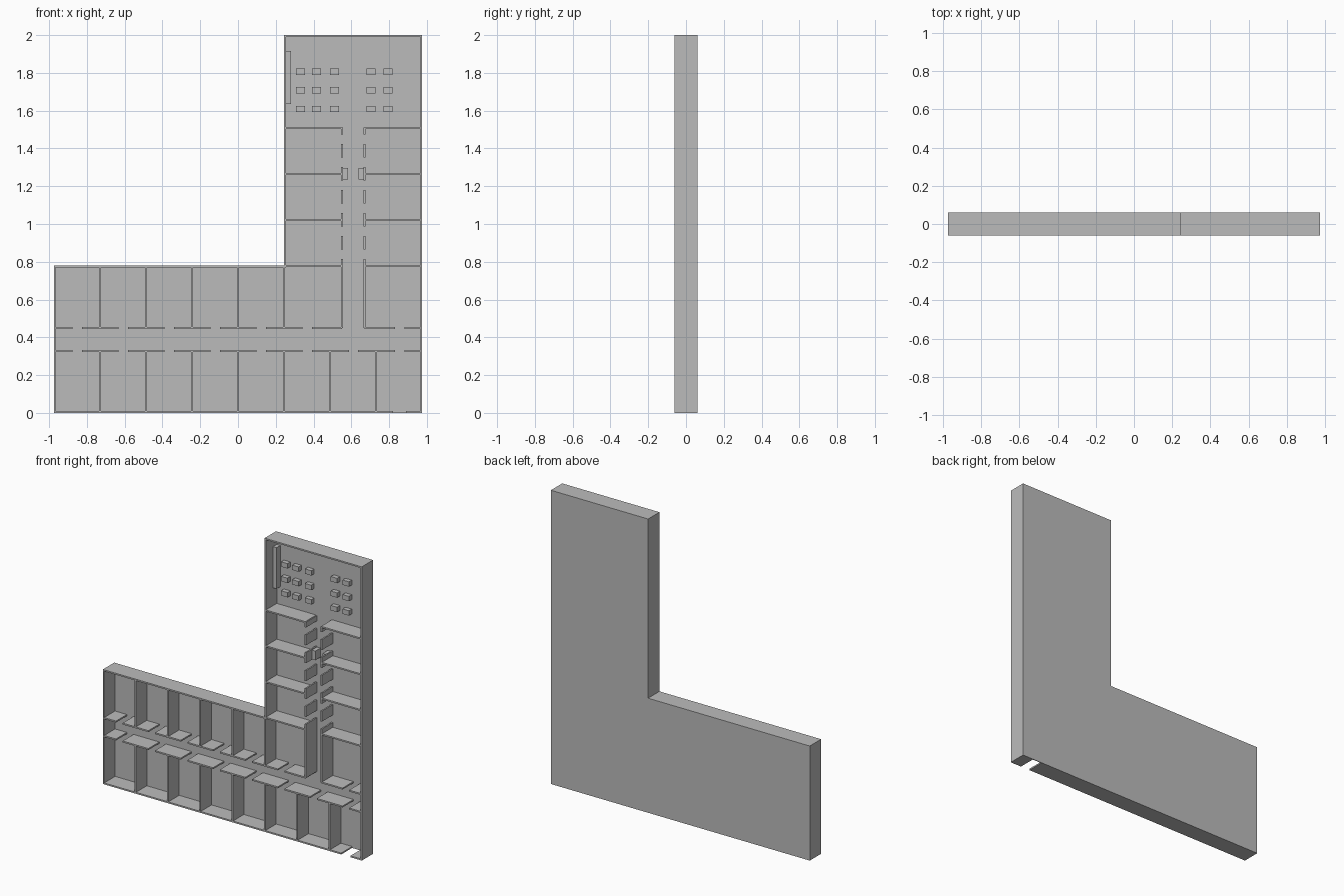
import bpy, bmesh
from mathutils import Matrix, Vector

if "Cube" in bpy.data.objects:
    bpy.data.objects.remove(bpy.data.objects["Cube"], do_unlink=True)

# Main dimensions
SIDE, TOP = 0.975, 2.0
STEP_X, STEP_Z = 0.243, 0.78
FRONT, BACK = -0.061, 0.061
FLOOR = BACK - 0.005
WALL = 0.01
ROOM = SIDE / 4
HALL_L, HALL_R = 0.55, 0.67      # upright corridor
HALL_LOW, HALL_HIGH = 0.328, 0.45  # long corridor
UPPER = [STEP_Z + i * 0.2435 for i in range(4)]
DOOR = 0.05

grey = bpy.data.materials.new("plain grey")
grey.use_nodes = True
grey.diffuse_color = (0.5, 0.5, 0.5, 1)
grey.node_tree.nodes["Principled BSDF"].inputs["Base Color"].default_value = grey.diffuse_color


def finish(name, bm):
    bmesh.ops.recalc_face_normals(bm, faces=bm.faces)
    mesh = bpy.data.meshes.new(name)
    bm.to_mesh(mesh)
    bm.free()
    mesh.materials.append(grey)
    obj = bpy.data.objects.new(name, mesh)
    bpy.context.collection.objects.link(obj)


def boxes(name, rects, front=FRONT, back=BACK):
    """Build one object from upright rectangles (x0, x1, z0, z1)."""
    bm = bmesh.new()
    for x0, x1, z0, z1 in rects:
        centre = Vector((x0 + x1, front + back, z0 + z1)) / 2
        size = Matrix.Diagonal((x1 - x0, back - front, z1 - z0, 1))
        bmesh.ops.create_cube(bm, size=1, matrix=Matrix.Translation(centre) @ size)
    finish(name, bm)


def across(z, x0, x1):
    return (x0, x1, z - WALL / 2, z + WALL / 2)


def upright(x, z0, z1):
    return (x - WALL / 2, x + WALL / 2, z0, z1)


def split(start, end, doors):
    """Spans left between door openings."""
    spans = []
    for d in doors:
        spans.append((start, d - DOOR / 2))
        start = d + DOOR / 2
    return spans + [(start, end)]


# L-shaped floor slab
bm = bmesh.new()
outline = [(-SIDE, 0), (SIDE, 0), (SIDE, TOP), (STEP_X, TOP), (STEP_X, STEP_Z), (-SIDE, STEP_Z)]
face = bm.faces.new([bm.verts.new((x, FLOOR, z)) for x, z in outline])
slab = bmesh.ops.extrude_face_region(bm, geom=[face], use_keep_orig=True)
moved = [v for v in slab["geom"] if isinstance(v, bmesh.types.BMVert)]
bmesh.ops.translate(bm, verts=moved, vec=(0, BACK - FLOOR, 0))
finish("floor", bm)

# Outer walls, with the entrance opening in the bottom one
boxes("outer_walls", [
    (-SIDE, 0.82, 0, WALL), (0.89, SIDE, 0, WALL),
    (SIDE - WALL, SIDE, 0, TOP),
    (STEP_X, SIDE, TOP - WALL, TOP),
    (STEP_X, STEP_X + WALL, STEP_Z - WALL, TOP),
    (-SIDE, STEP_X + WALL, STEP_Z - WALL, STEP_Z),
    (-SIDE, -SIDE + WALL, 0, STEP_Z)])

# Long corridor walls with a doorway for each room
doors = [-0.851 + i * ROOM for i in range(8)]
boxes("lower_corridor_wall", [across(HALL_LOW, a, b) for a, b in split(-SIDE, SIDE, doors)])
high = split(-SIDE, HALL_L, doors[:6]) + split(HALL_R, SIDE, doors[7:])
boxes("upper_corridor_wall", [across(HALL_HIGH, a, b) for a, b in high])

# Upright corridor walls, two doorways to a room
tall_doors = [z + f * 0.2435 for z in UPPER[:3] for f in (0.25, 0.75)]
for name, x in (("left", HALL_R), ("right", HALL_L)):
    boxes(name + "_tall_corridor_wall",
          [upright(x, a, b) for a, b in split(HALL_HIGH, UPPER[3], tall_doors)])

# Room partitions
boxes("lower_partitions", [upright(-SIDE + i * ROOM, 0, HALL_LOW) for i in range(1, 8)])
boxes("middle_partitions", [upright(-SIDE + i * ROOM, HALL_HIGH, STEP_Z) for i in range(1, 6)])
boxes("upper_partitions", [across(z - 0.002, a, b) for z in UPPER
                           for a, b in ((STEP_X, HALL_L), (HALL_R, SIDE))])

# Desks in the large room, counter by its wall, corridor benches
boxes("desks", [(x, x + 0.048, z, z + 0.033) for x in (0.307, 0.391, 0.487, 0.681, 0.77)
                for z in (1.593, 1.691, 1.79)], front=BACK - 0.036)
boxes("counter", [(0.25, 0.28, 1.635, 1.915)], front=BACK - 0.046)
boxes("benches", [(0.55, 0.582, 1.235, 1.297), (0.637, 0.669, 1.235, 1.297)], front=BACK - 0.06)
